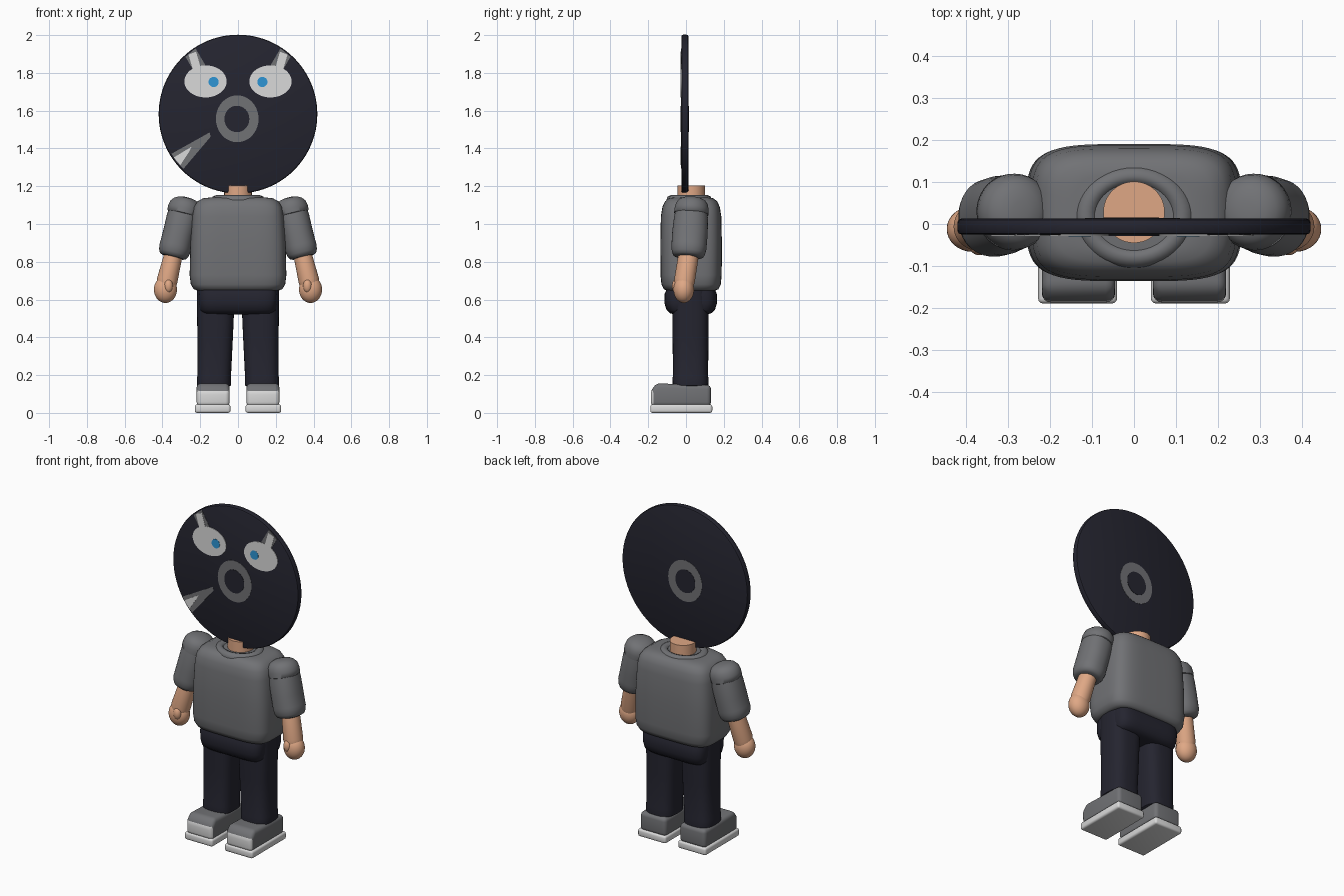
import bpy, bmesh, math
from mathutils import Vector

if "Cube" in bpy.data.objects:
    bpy.data.objects.remove(bpy.data.objects["Cube"])


def material(name, r, g, b):
    m = bpy.data.materials.new(name)
    m.diffuse_color = (r, g, b, 1)
    m.use_nodes = True
    m.node_tree.nodes["Principled BSDF"].inputs["Base Color"].default_value = m.diffuse_color
    return m


DARK = material("dark navy", 0.018, 0.018, 0.029)
GREY = material("mid grey", 0.165, 0.168, 0.178)
LIGHT = material("light grey", 0.70, 0.70, 0.70)
SKIN = material("skin", 0.74, 0.39, 0.235)
BLUE = material("blue", 0.027, 0.30, 0.66)


def finish(bm, name, mats, angle=35):
    bmesh.ops.recalc_face_normals(bm, faces=bm.faces)
    me = bpy.data.meshes.new(name)
    bm.to_mesh(me)
    bm.free()
    for m in mats:
        me.materials.append(m)
    for p in me.polygons:
        p.use_smooth = True
    me.set_sharp_from_angle(angle=math.radians(angle))
    ob = bpy.data.objects.new(name, me)
    bpy.context.collection.objects.link(ob)
    return ob


def loft(name, rings, mat, power=2.0, axis=(0, 0, 1), seg=48, angle=50):
    """Skin superellipse rings (x, y, z, rx, ry) lying square to an axis."""
    bm = bmesh.new()
    w = Vector(axis).normalized()
    u = Vector((0, 1, 0)).cross(w).normalized()
    v = w.cross(u)
    loops = []
    for x, y, z, rx, ry in rings:
        loop = []
        for i in range(seg):
            a = 2 * math.pi * i / seg
            c, s = math.cos(a), math.sin(a)
            cx = math.copysign(abs(c) ** (2 / power), c) * rx
            cy = math.copysign(abs(s) ** (2 / power), s) * ry
            loop.append(bm.verts.new(Vector((x, y, z)) + u * cx + v * cy))
        loops.append(loop)
    for a, b in zip(loops, loops[1:]):
        for i in range(seg):
            j = (i + 1) % seg
            bm.faces.new((a[i], a[j], b[j], b[i]))
    bm.faces.new(loops[0])
    bm.faces.new(loops[-1])
    return finish(bm, name, [mat], angle)


def prism(points, vec, bevel=0.0, segments=3):
    """Extrude a flat outline of 3D points along a vector."""
    bm = bmesh.new()
    f = bm.faces.new([bm.verts.new(p) for p in points])
    ext = bmesh.ops.extrude_face_region(bm, geom=[f])["geom"]
    bmesh.ops.translate(bm, vec=vec, verts=[g for g in ext if isinstance(g, bmesh.types.BMVert)])
    bmesh.ops.recalc_face_normals(bm, faces=bm.faces)
    if bevel:
        bmesh.ops.bevel(bm, geom=bm.edges[:], offset=bevel, segments=segments,
                        profile=0.5, affect='EDGES', clamp_overlap=True)
    return bm


def ellipse(x, z, rx, rz, n=40):
    return [(x + rx * math.cos(2 * math.pi * i / n), z + rz * math.sin(2 * math.pi * i / n)) for i in range(n)]


def plate(name, outline, mat, layer=1, side=-1):
    """Thin painted detail on the front (-1) or back (1) of the disc head."""
    face = DISC_FRONT if side < 0 else DISC_BACK
    bm = prism([(x, face - side * 0.002, z) for x, z in outline], (0, side * (0.002 + 0.0015 * layer), 0))
    return finish(bm, name, [mat])


def ball(name, loc, radii, mat):
    bm = bmesh.new()
    bmesh.ops.create_uvsphere(bm, u_segments=32, v_segments=20, radius=1)
    bmesh.ops.scale(bm, vec=radii, verts=bm.verts)
    bmesh.ops.translate(bm, vec=loc, verts=bm.verts)
    return finish(bm, name, [mat], 80)


# Disc head, with rounded rim
DISC_FRONT, DISC_BACK = -0.025, 0.013
disc = [(0, DISC_FRONT, 1.582, 0.41, 0.41), (0, -0.022, 1.582, 0.417, 0.417),
        (0, -0.015, 1.582, 0.42, 0.42), (0, 0.003, 1.582, 0.42, 0.42),
        (0, 0.010, 1.582, 0.417, 0.417), (0, DISC_BACK, 1.582, 0.41, 0.41)]
bm = bmesh.new()
loops = [[bm.verts.new((x, y, z)) for x, z in ellipse(0, cz, r, r, 96)] for _, y, cz, r, _ in disc]
for a, b in zip(loops, loops[1:]):
    for i in range(96):
        j = (i + 1) % 96
        bm.faces.new((a[i], a[j], b[j], b[i]))
bm.faces.new(loops[0])
bm.faces.new(loops[-1])
finish(bm, "disc_head", [DARK], 25)

# Rings on both faces
for side, label in ((-1, "front"), (1, "back")):
    plate(label + "_ring", ellipse(-0.004, 1.557, 0.113, 0.124), GREY, 1, side)
    plate(label + "_ring_hole", ellipse(-0.006, 1.556, 0.066, 0.07), DARK, 2, side)

# Eyes, pupils and brows
for s, label in ((-1, "left"), (1, "right")):
    plate(label + "_eye", ellipse(s * 0.172, 1.755, 0.112, 0.085), LIGHT, 2)
    plate(label + "_pupil", ellipse(s * 0.129, 1.752, 0.027, 0.027, 24), BLUE, 3)
    plate(label + "_brow", [(s * x, z) for x, z in
          ((0.278, 1.885), (0.225, 1.93), (0.175, 1.845), (0.18, 1.82), (0.24, 1.82))], GREY, 1)
    plate(label + "_brow_light", [(s * x, z) for x, z in
          ((0.262, 1.897), (0.222, 1.912), (0.195, 1.82), (0.24, 1.82))], LIGHT, 2)

# Wedge mark on the lower left of the disc
plate("wedge_mark", [(-0.15, 1.485), (-0.145, 1.462), (-0.288, 1.293), (-0.325, 1.33), (-0.352, 1.372)], GREY, 1)
plate("wedge_mark_light", [(-0.245, 1.41), (-0.257, 1.385), (-0.305, 1.312), (-0.34, 1.352)], LIGHT, 2)

# Neck and collar
loft("neck", [(0, 0.028, 1.08, 0.073, 0.073), (0, 0.028, 1.205, 0.073, 0.073)], SKIN)
collar = [(0, 0.017, z, r, r * 0.85) for z, r in
          ((1.10, 0.142), (1.128, 0.142), (1.145, 0.134), (1.153, 0.115), (1.148, 0.098), (1.13, 0.088))]
loft("collar", collar, GREY)

# Shirt body
loft("shirt", [(0, 0.027, z, rx, ry) for z, rx, ry in
     ((0.648, 0.215, 0.128), (0.655, 0.235, 0.145), (0.68, 0.250, 0.157), (0.73, 0.256, 0.162),
      (0.90, 0.252, 0.163), (1.04, 0.243, 0.160), (1.09, 0.234, 0.152), (1.12, 0.215, 0.138),
      (1.136, 0.185, 0.118), (1.141, 0.14, 0.09))], GREY, 4.2, seg=64)

# Hips
loft("hips", [(0, 0.025, z, rx, ry) for z, rx, ry in
     ((0.522, 0.17, 0.085), (0.527, 0.188, 0.108), (0.545, 0.202, 0.128), (0.58, 0.207, 0.139),
      (0.63, 0.209, 0.138), (0.66, 0.205, 0.125))], DARK, 5, seg=64)

for s, label in ((-1, "left"), (1, "right")):
    # Trouser leg with a small cuff
    loft(label + "_leg", [(s * x, 0.024, z, rx, ry) for x, z, rx, ry in
         ((0.127, 0.138, 0.078, 0.082), (0.127, 0.146, 0.09, 0.094), (0.127, 0.185, 0.091, 0.095),
          (0.126, 0.195, 0.089, 0.093), (0.121, 0.40, 0.094, 0.095), (0.117, 0.65, 0.101, 0.095))],
         DARK, 2.9)

    # Sole
    x0, x1 = s * 0.134 - 0.094, 0.188
    finish(prism([(x0, -0.189, 0), (x0, 0.139, 0), (x0, 0.139, 0.045), (x0, -0.189, 0.045)],
                 (x1, 0, 0), 0.012), label + "_sole", [LIGHT])
    # Shoe upper; the low front faces are the light toe cap
    x0 = s * 0.132 - 0.087
    side = [(-0.185, 0.035), (0.132, 0.035), (0.132, 0.148), (0.0, 0.15), (-0.155, 0.157), (-0.187, 0.118)]
    bm = prism([(x0, y, z) for y, z in side], (0.174, 0, 0), 0.022, 4)
    for f in bm.faces:
        f.material_index = int(f.normal.y < -0.35 and f.calc_center_median().z < 0.118)
    finish(bm, label + "_shoe", [GREY, LIGHT])

    # Sleeve: rounded shoulder cap overlapping a lower sleeve
    top, cuff = Vector((s * 0.268, 0.034, 1.14)), Vector((s * 0.345, 0.012, 0.825))
    axis = cuff - top

    def along(profile):
        return [(*(top + axis * t), rx, ry) for t, rx, ry in profile]

    loft(label + "_shoulder", along(((0, 0.02, 0.02), (0.015, 0.045, 0.05), (0.05, 0.067, 0.071), (0.11, 0.083, 0.085),
         (0.19, 0.089, 0.09), (0.27, 0.088, 0.091), (0.29, 0.078, 0.08))), GREY, axis=axis, angle=60)
    loft(label + "_sleeve", along(((0.2, 0.08, 0.083), (0.35, 0.084, 0.09), (0.6, 0.083, 0.094), (0.8, 0.084, 0.093),
         (0.85, 0.085, 0.093), (0.93, 0.08, 0.088), (0.98, 0.072, 0.08), (1.0, 0.058, 0.064))),
         GREY, 2.2, axis=axis, angle=60)

    # Forearm, hand and thumb
    wrist = Vector((s * 0.375, -0.008, 0.70))
    loft(label + "_forearm", [(*cuff, 0.049, 0.054), (*wrist, 0.055, 0.055), (s * 0.38, -0.01, 0.675, 0.05, 0.05)],
         SKIN, axis=wrist - cuff)
    ball(label + "_hand", (s * 0.384, -0.012, 0.653), (0.061, 0.054, 0.071), SKIN)
    ball(label + "_thumb", (s * 0.368, -0.052, 0.672), (0.023, 0.022, 0.036), SKIN)
